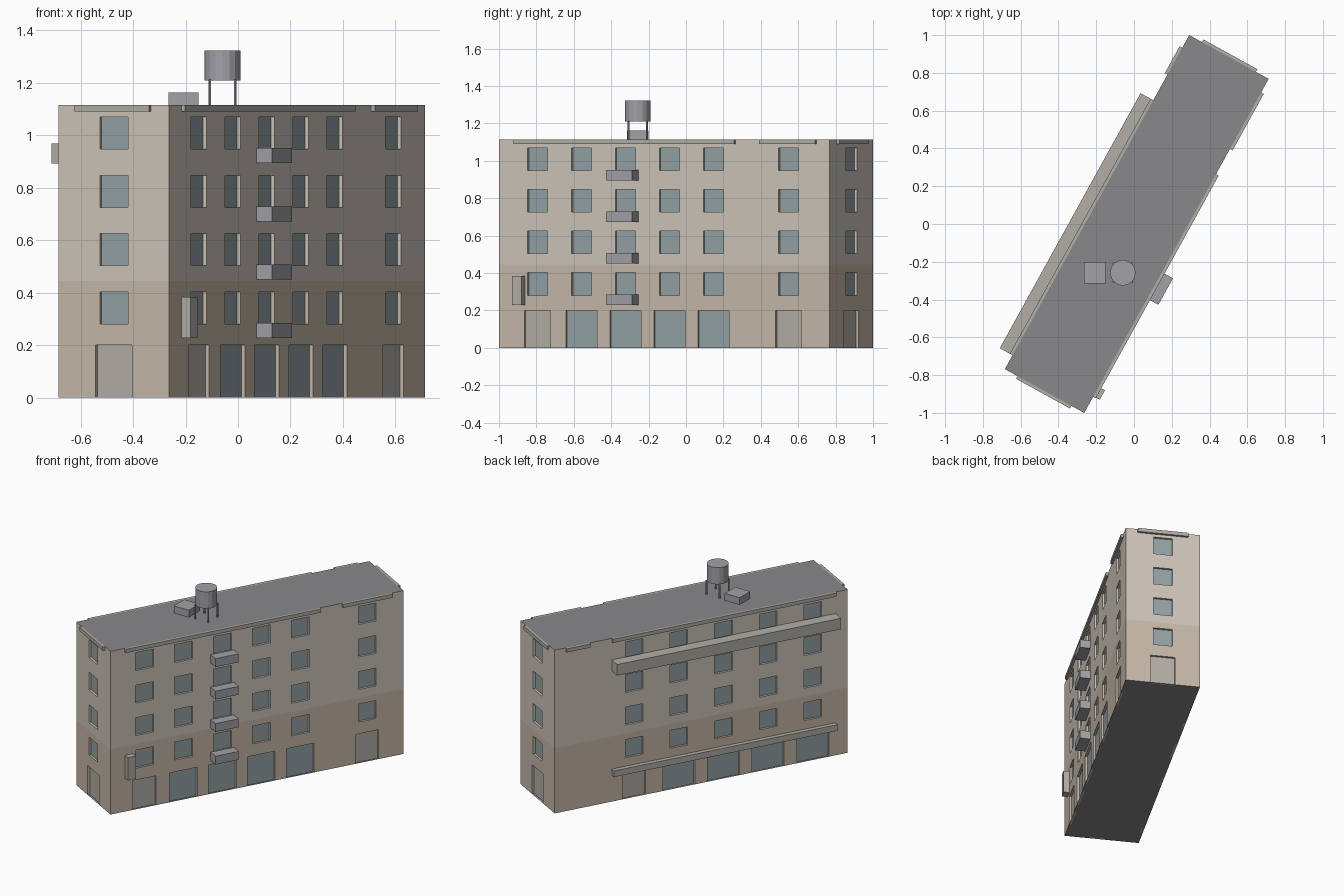
import bpy, math
from mathutils import Vector, Matrix

if "Cube" in bpy.data.objects:
    bpy.data.objects.remove(bpy.data.objects["Cube"])

L, W, H, BAND, DEPTH = 2.02, 0.48, 1.115, 0.445, 0.015
PLACE = Matrix.Translation((0.0145, 0, 0)) @ Matrix.Rotation(math.radians(61.1), 4, 'Z')


def mat(name, r, g, b):
    m = bpy.data.materials.new(name)
    m.diffuse_color = (r, g, b, 1)
    m.use_nodes = True
    m.node_tree.nodes["Principled BSDF"].inputs["Base Color"].default_value = m.diffuse_color
    return m


UPPER = mat("upper_wall", 0.62, 0.56, 0.49)
LOWER = mat("lower_wall", 0.57, 0.48, 0.40)
GLASS = mat("glass", 0.30, 0.36, 0.38)
DOOR = mat("door_grey", 0.45, 0.43, 0.39)
ROOF = mat("roof_grey", 0.25, 0.25, 0.26)
METAL = mat("metal", 0.36, 0.36, 0.39)
SLOTS = [UPPER, LOWER, GLASS, DOOR]

# Walls run counterclockwise: start corner and direction in building space
WALLS = {
    "front_wall": ((-L / 2, -W / 2), (1, 0), L),
    "far_end_wall": ((L / 2, -W / 2), (0, 1), W),
    "rear_wall": ((L / 2, W / 2), (-1, 0), L),
    "near_end_wall": ((-L / 2, W / 2), (0, -1), W),
}


def point(wall, u, z, out=0.0):
    (cx, cy), (dx, dy), _ = WALLS[wall]
    return PLACE @ Vector((cx + dx * u + dy * out, cy + dy * u - dx * out, z))


def make(name, verts, faces, mats, idx=None):
    me = bpy.data.meshes.new(name)
    me.from_pydata([tuple(v) for v in verts], [], faces)
    for m in mats:
        me.materials.append(m)
    for p, i in zip(me.polygons, idx or []):
        p.material_index = i
    ob = bpy.data.objects.new(name, me)
    bpy.context.collection.objects.link(ob)
    return ob


BOX = [(0, 1, 2, 3), (7, 6, 5, 4), (0, 4, 5, 1), (1, 5, 6, 2), (2, 6, 7, 3), (3, 7, 4, 0)]


def wall_box(name, wall, u0, u1, z0, z1, depth, m):
    v = [point(wall, u, z, o) for o in (depth, 0)
         for u, z in ((u0, z0), (u1, z0), (u1, z1), (u0, z1))]
    return make(name, v, BOX, [m])


def build_wall(name, columns):
    """Wall grid with recessed openings; columns = (centre, ground width, ground slot)."""
    holes = []
    for c, w, slot in columns:
        holes.append((c - w / 2, c + w / 2, 0, 0.2, slot))
        for i in range(4):
            z = 0.281 + 0.222 * i
            holes.append((c - 0.061, c + 0.061, z, z + 0.122, 2))
    us = sorted({0, WALLS[name][2]} | {h[k] for h in holes for k in (0, 1)})
    zs = sorted({0, BAND, H} | {h[k] for h in holes for k in (2, 3)})
    verts, faces, idx = [], [], []

    def quad(pts, slot):
        n = len(verts)
        verts.extend(point(name, *p) for p in pts)
        faces.append((n, n + 1, n + 2, n + 3))
        idx.append(slot)

    for a, b in zip(us, us[1:]):
        for c, d in zip(zs, zs[1:]):
            mu, mz = (a + b) / 2, (c + d) / 2
            if not any(h[0] < mu < h[1] and h[2] < mz < h[3] for h in holes):
                quad([(a, c), (b, c), (b, d), (a, d)], 0 if mz > BAND else 1)
    for a, b, c, d, slot in holes:
        ring = [(a, c), (b, c), (b, d), (a, d)]
        quad([(u, z, -DEPTH) for u, z in ring], slot)
        for i in range(4):
            p, q = ring[i], ring[(i + 1) % 4]
            quad([p, q, (*q, -DEPTH), (*p, -DEPTH)], 0 if c > BAND else 1)
    make(name, verts, faces, SLOTS, idx)


# Walls
front_cols = [0.235 + 0.2686 * i for i in range(5)] + [1.769]
build_wall("front_wall", [(c, 0.16 if i in (0, 5) else 0.19, 3 if i in (0, 5) else 2)
                          for i, c in enumerate(front_cols)])
build_wall("rear_wall", [(0.548 + 0.308 * i, 0.16 if i == 0 else 0.22, 3 if i == 0 else 2)
                         for i in range(5)])
for end in ("near_end_wall", "far_end_wall"):
    build_wall(end, [(W / 2, 0.16, 3)])

# Roof and floor slabs
corners = [(w, 0) for w in WALLS]
make("roof", [point(w, u, H) for w, u in corners], [(0, 1, 2, 3)], [ROOF])
make("floor", [point(w, u, 0) for w, u in corners], [(3, 2, 1, 0)], [ROOF])

# Cornice strips under the roof edge
for i, (w, a, b) in enumerate([("front_wall", 0.098, 1.444), ("front_wall", 1.596, 1.938),
                               ("rear_wall", 0.077, 0.24), ("rear_wall", 0.394, 1.936),
                               ("near_end_wall", 0.077, 0.403),
                               ("far_end_wall", 0.077, 0.403)]):
    wall_box(f"cornice_{i + 1}", w, a, b, 1.09, H, 0.016, DOOR)

# Rear ledges
wall_box("rear_upper_ledge", "rear_wall", 0.394, 1.936, 0.893, 0.968, 0.077, DOOR)
wall_box("rear_lower_ledge", "rear_wall", 0.394, 1.936, 0.18, 0.222, 0.03, DOOR)

# Projecting boxes below one front window column, and the wall sign
for i in range(4):
    z = 0.228 + 0.222 * i
    wall_box(f"balcony_box_{i + 1}", "front_wall", 0.691, 0.851, z, z + 0.057, 0.067, METAL)
wall_box("wall_sign", "front_wall", 0.101, 0.158, 0.228, 0.384, 0.038, DOOR)

# Roof hatch
bpy.ops.mesh.primitive_cube_add(size=1, location=(-0.208, -0.258, H + 0.024))
hatch = bpy.context.object
hatch.name = "roof_hatch"
hatch.scale = (0.113, 0.113, 0.048)
hatch.data.materials.append(METAL)

# Water tank on four legs
tx, ty = -0.059, -0.258
bpy.ops.mesh.primitive_cylinder_add(vertices=16, radius=0.068, depth=0.114,
                                    location=(tx, ty, 1.266))
bpy.context.object.name = "water_tank"
bpy.context.object.data.materials.append(METAL)
for i, (sx, sy) in enumerate([(-1, -1), (1, -1), (1, 1), (-1, 1)]):
    bpy.ops.mesh.primitive_cylinder_add(vertices=6, radius=0.006, depth=0.098,
                                        location=(tx + sx * 0.049, ty + sy * 0.049, 1.163))
    bpy.context.object.name = f"tank_leg_{i + 1}"
    bpy.context.object.data.materials.append(METAL)
